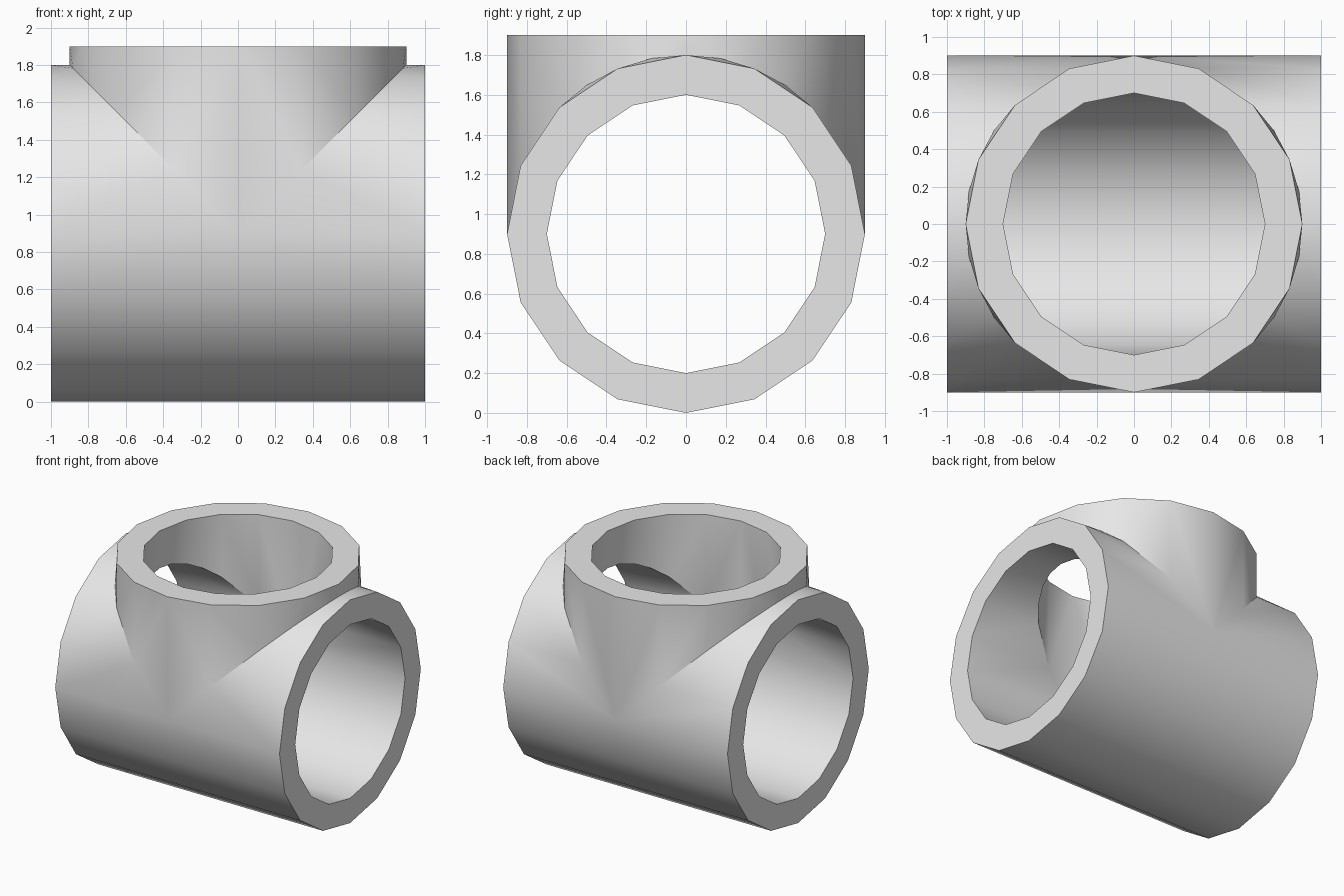
import bpy, bmesh
from math import sin, cos, radians

cube = bpy.data.objects.get("Cube")
if cube:
    bpy.data.objects.remove(cube, do_unlink=True)

OUTER, INNER = 0.9, 0.7
REACH = 1.0          # distance from the axis crossing to every open end
STEP = 22.5          # sixteen sides

grey = bpy.data.materials.new("light_grey")
grey.use_nodes = True
grey.diffuse_color = (0.8, 0.8, 0.8, 1)
grey.node_tree.nodes["Principled BSDF"].inputs["Base Color"].default_value = (0.8, 0.8, 0.8, 1)

bm = bmesh.new()


def face(*points):
    bm.faces.new([bm.verts.new(p) for p in points])


# Points at angle t around the run, measured from straight up; s is the side
def run_end(r, t, s):
    return (s * REACH, r * sin(radians(t)), r * cos(radians(t)))


def branch_end(r, t, s):
    return (s * r * cos(radians(t)), r * sin(radians(t)), REACH)


def seam(r, t, s):
    return (s * r * max(cos(radians(t)), 0), r * sin(radians(t)), r * cos(radians(t)))


def wall(end, r, t0, t1, s):
    """Strip from an open end to the mitred seam, finer near the crown."""
    a, b = end(r, t0, s), end(r, t1, s)
    c, d = seam(r, t0, s), seam(r, t1, s)
    mid_angle = (t0 + t1) / 2
    if abs(mid_angle) < 45:
        m = seam(r, mid_angle, s)
        face(a, b, m)
        face(a, m, c)
        face(b, d, m)
    else:
        face(a, b, d, c)


def rim(end, t0, t1, s):
    face(end(OUTER, t0, s), end(OUTER, t1, s), end(INNER, t1, s), end(INNER, t0, s))


for s in (-1, 1):
    for i in range(-8, 8):
        t0, t1 = i * STEP, (i + 1) * STEP
        upper = -4 <= i < 4
        for r in (OUTER, INNER):
            # Run and branch walls
            wall(run_end, r, t0, t1, s)
            if upper:
                wall(branch_end, r, t0, t1, s)
        # Flat rims on the open ends
        rim(run_end, t0, t1, s)
        if upper:
            rim(branch_end, t0, t1, s)

bmesh.ops.remove_doubles(bm, verts=bm.verts[:], dist=0.0001)
bmesh.ops.recalc_face_normals(bm, faces=bm.faces[:])
bmesh.ops.translate(bm, verts=bm.verts[:], vec=(0, 0, OUTER))

mesh = bpy.data.meshes.new("pipe_tee")
bm.to_mesh(mesh)
bm.free()
mesh.materials.append(grey)
tee = bpy.data.objects.new("pipe_tee", mesh)
bpy.context.collection.objects.link(tee)

bpy.ops.object.select_all(action='DESELECT')
tee.select_set(True)
bpy.context.view_layer.objects.active = tee
bpy.ops.object.shade_smooth_by_angle(angle=radians(30))
